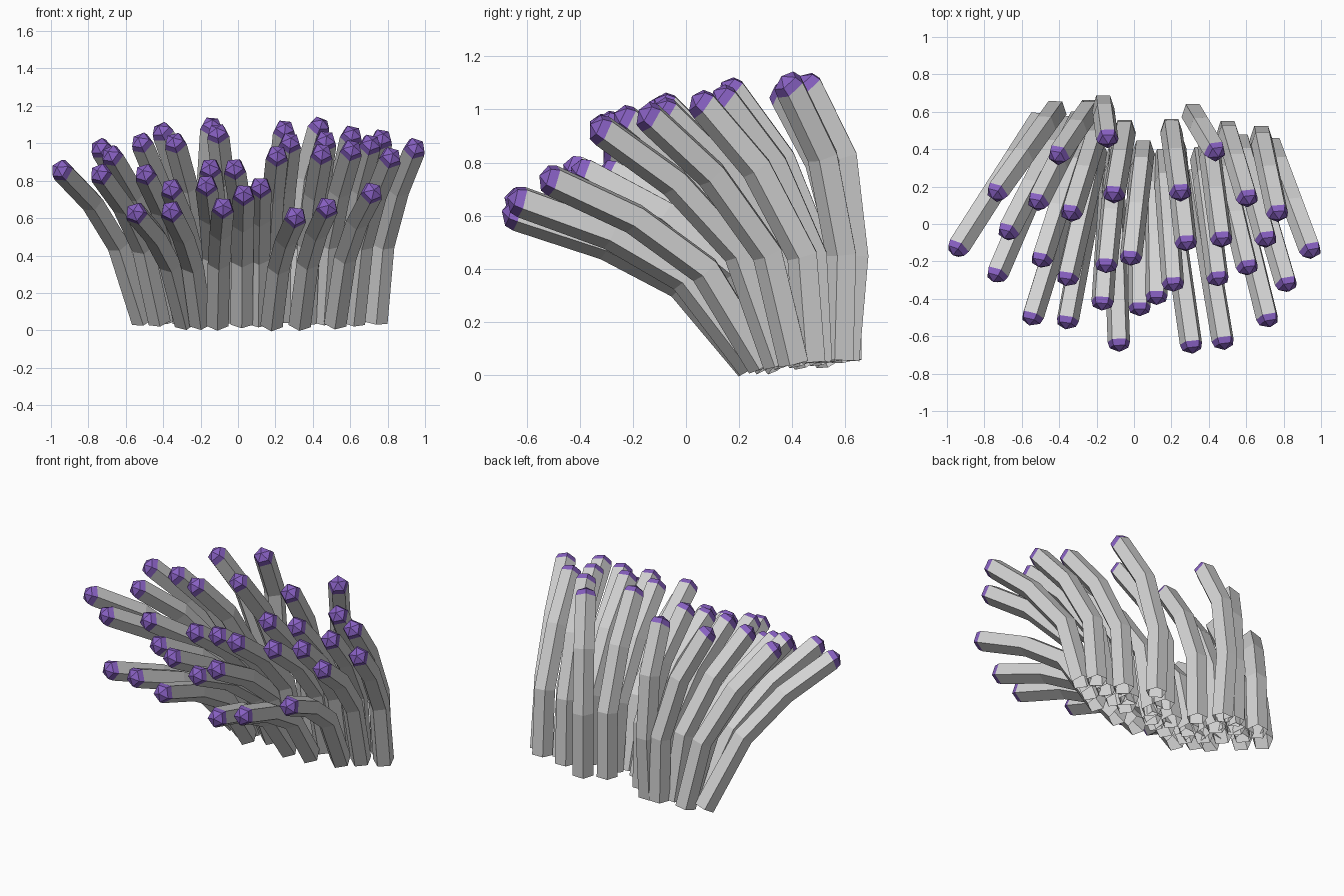
import bpy, bmesh, math
from mathutils import Vector, Matrix

cube = bpy.data.objects.get("Cube")
if cube:
    bpy.data.objects.remove(cube, do_unlink=True)

SIDES = 5
RADIUS = 0.063


def make_material(name, colour):
    material = bpy.data.materials.new(name)
    material.use_nodes = True
    material.diffuse_color = (*colour, 1)
    shader = material.node_tree.nodes["Principled BSDF"]
    shader.inputs["Base Color"].default_value = (*colour, 1)
    return material


grey = make_material("pale grey", (0.65, 0.65, 0.65))
purple = make_material("purple", (0.24, 0.115, 0.53))

# Tip x, y, z and root x in hundredths of a unit, grouped by row
back_row = [(-74, 16, 98, -42), (-52, 11, 101, -30), (-41, 36, 107, -24),
            (-34, 5, 101, -20), (-14, 45, 110, -16), (-11, 15, 106, -5),
            (25, 16, 108, 20), (44, 38, 110, 32), (61, 13, 105, 50),
            (77, 5, 103, 68)]
middle_row = [(-95, -14, 86, -51), (-68, -5, 94, -38), (-74, -28, 84, -42),
              (-50, -20, 84, -29), (-15, -23, 87, -9), (-2, -19, 87, 5),
              (21, -33, 94, 16), (28, -11, 101, 22), (47, -9, 102, 40),
              (45, -30, 95, 36), (61, -24, 97, 46), (71, -9, 100, 57),
              (82, -33, 93, 62), (95, -15, 98, 74)]
front_row = [(-55, -51, 63, -28), (-36, -30, 76, -20), (-36, -53, 64, -20),
             (-17, -43, 78, -12), (-8, -65, 66, -11), (3, -46, 73, 2),
             (12, -40, 77, 11), (31, -66, 61, 18), (48, -64, 66, 33),
             (72, -52, 74, 52)]


def bent_path(tip, root_x):
    """Root, two elbows and tip, with the direction the tip faces."""
    root_y = 0.25 + 0.32 * (tip.y + 0.65) + 0.18 * max(0, -tip.x - 0.2)
    root = Vector((root_x, root_y, 0.02 + 0.06 * root_y))
    reach = Vector((tip.x - root.x, tip.y - root.y, 0))
    s = reach.length
    ahead = reach.normalized()
    rise = Vector((0, 0, tip.z - root.z))
    # Longer reaches droop further forward, sideways ones start leaning earlier
    lean = 0.12 * abs(reach.x)
    low = root + ahead * (0.35 * s * s - 0.045 + lean) + rise * (0.37 + 0.2 * s * s)
    high = root + ahead * (0.7 * s - 0.1 + lean / 2) + rise * (0.73 + 0.08 * s * s)
    direction = ((tip - high).normalized() + ahead * 0.35).normalized()
    return [root, low, high, tip - direction * 0.025], direction


def add_ring(bm, centre, direction, radius):
    """Pentagon across the given direction, flat side to the back."""
    turn = Vector((0, 0, 1)).rotation_difference(direction).to_matrix().to_4x4()
    frame = Matrix.Translation(centre) @ turn
    ring = []
    for i in range(SIDES):
        angle = math.tau * i / SIDES - math.pi / 2
        corner = Vector((math.cos(angle), math.sin(angle), 0))
        ring.append(bm.verts.new(frame @ (corner * radius)))
    return ring


def bridge(bm, lower, upper):
    for i in range(SIDES):
        j = (i + 1) % SIDES
        bm.faces.new((lower[i], lower[j], upper[j], upper[i]))


def finish(name, bm, material):
    mesh = bpy.data.meshes.new(name)
    bm.to_mesh(mesh)
    bm.free()
    mesh.materials.append(material)
    bpy.context.collection.objects.link(bpy.data.objects.new(name, mesh))


def add_stalk(name, path, end_direction):
    """Five-sided open tube with mitred elbows."""
    bm = bmesh.new()
    steps = [(b - a).normalized() for a, b in zip(path, path[1:])]
    tangents = [steps[0]]
    tangents += [(a + b).normalized() for a, b in zip(steps, steps[1:])]
    tangents.append(end_direction)
    rings = [add_ring(bm, p, t, RADIUS) for p, t in zip(path, tangents)]
    for lower, upper in zip(rings, rings[1:]):
        bridge(bm, lower, upper)
    finish(name, bm, grey)


def add_tip(name, centre, direction):
    """Faceted dome closing the end of the stalk."""
    bm = bmesh.new()
    rim = add_ring(bm, centre, direction, RADIUS)
    shoulder = add_ring(bm, centre + direction * 0.034, direction, RADIUS * 0.83)
    crown = bm.verts.new(centre + direction * 0.06)
    bridge(bm, rim, shoulder)
    for i in range(SIDES):
        bm.faces.new((shoulder[i], shoulder[(i + 1) % SIDES], crown))
    finish(name, bm, purple)


for row, stalks in (("back", back_row), ("middle", middle_row), ("front", front_row)):
    for number, values in enumerate(stalks, 1):
        x, y, z, root_x = (value / 100 for value in values)
        path, direction = bent_path(Vector((x, y, z)), root_x)
        add_stalk(f"{row}_stalk_{number}", path, direction)
        add_tip(f"{row}_tip_{number}", path[-1], direction)
